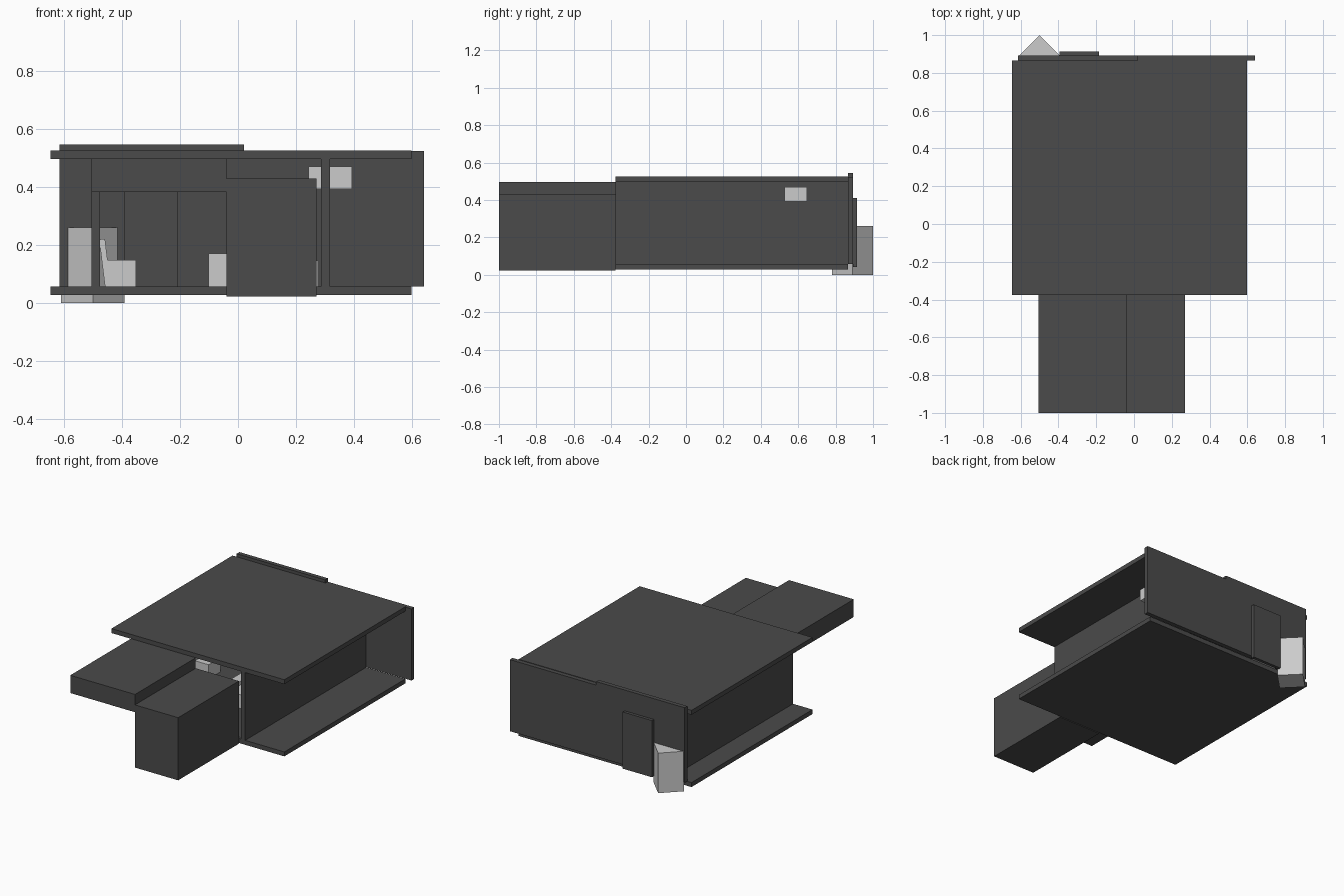
import bpy, math

if "Cube" in bpy.data.objects:
    bpy.data.objects.remove(bpy.data.objects["Cube"])

dark = bpy.data.materials.new("dark_cladding")
dark.diffuse_color = (0.07, 0.07, 0.07, 1)
dark.use_nodes = True
dark.node_tree.nodes["Principled BSDF"].inputs["Base Color"].default_value = dark.diffuse_color


def box(name, x, y, z, mat=None, rot=(0, 0, 0)):
    """Box from (min, max) ranges, optionally turned about its centre."""
    bpy.ops.mesh.primitive_cube_add(
        size=1, location=[(a + b) / 2 for a, b in (x, y, z)], rotation=rot)
    o = bpy.context.object
    o.name = name
    o.scale = [b - a for a, b in (x, y, z)]
    if mat:
        o.data.materials.append(mat)
    return o


# Floor and roof slabs
for name, z in (("floor_slab", (0.027, 0.056)), ("roof_slab", (0.496, 0.525))):
    box(name, (-0.645, 0.597), (-0.377, 0.865), z, dark)

# Long side walls, set in from the slab edges
for name, x in (("left_wall", (-0.505, -0.476)), ("right_wall", (0.286, 0.316))):
    box(name, x, (-0.377, 0.865), (0.056, 0.496), dark)

# Rear wall: low right half, taller left half around a doorway
back = (0.865, 0.893)
box("rear_wall_right", (0.02, 0.641), back, (0.057, 0.522), dark)
box("rear_wall_left", (-0.615, -0.391), back, (0.057, 0.545), dark)
box("rear_wall_middle", (-0.209, 0.02), back, (0.057, 0.545), dark)
box("door_lintel", (-0.391, -0.209), back, (0.39, 0.545), dark)
box("door", (-0.395, -0.184), (0.893, 0.913), (0.042, 0.41), dark)

# Front volumes
box("front_canopy", (-0.505, -0.04), (-1, -0.377), (0.382, 0.497), dark)
box("front_block", (-0.04, 0.27), (-1, -0.377), (0.022, 0.429), dark)

# Square pillar turned 45 degrees through the rear wall
s = 0.11 / math.sqrt(2)
box("corner_pillar", (-0.5 - s, -0.5 + s), (0.89 - s, 0.89 + s), (0, 0.26),
    rot=(0, 0, math.pi / 4))

# Unit mounted through the right wall
box("wall_unit", (0.242, 0.393), (0.527, 0.647), (0.392, 0.469))

# Interior furniture
box("bed", (-0.04, 0.276), (-0.03, 0.3), (0.056, 0.146))
box("bed_headboard", (-0.102, -0.04), (-0.03, 0.3), (0.056, 0.17))
box("chair_seat", (-0.455, -0.351), (0.2, 0.32), (0.056, 0.148))
box("chair_back", (-0.468, -0.448), (0.2, 0.32), (0.056, 0.22),
    rot=(0, math.radians(-7), 0))
